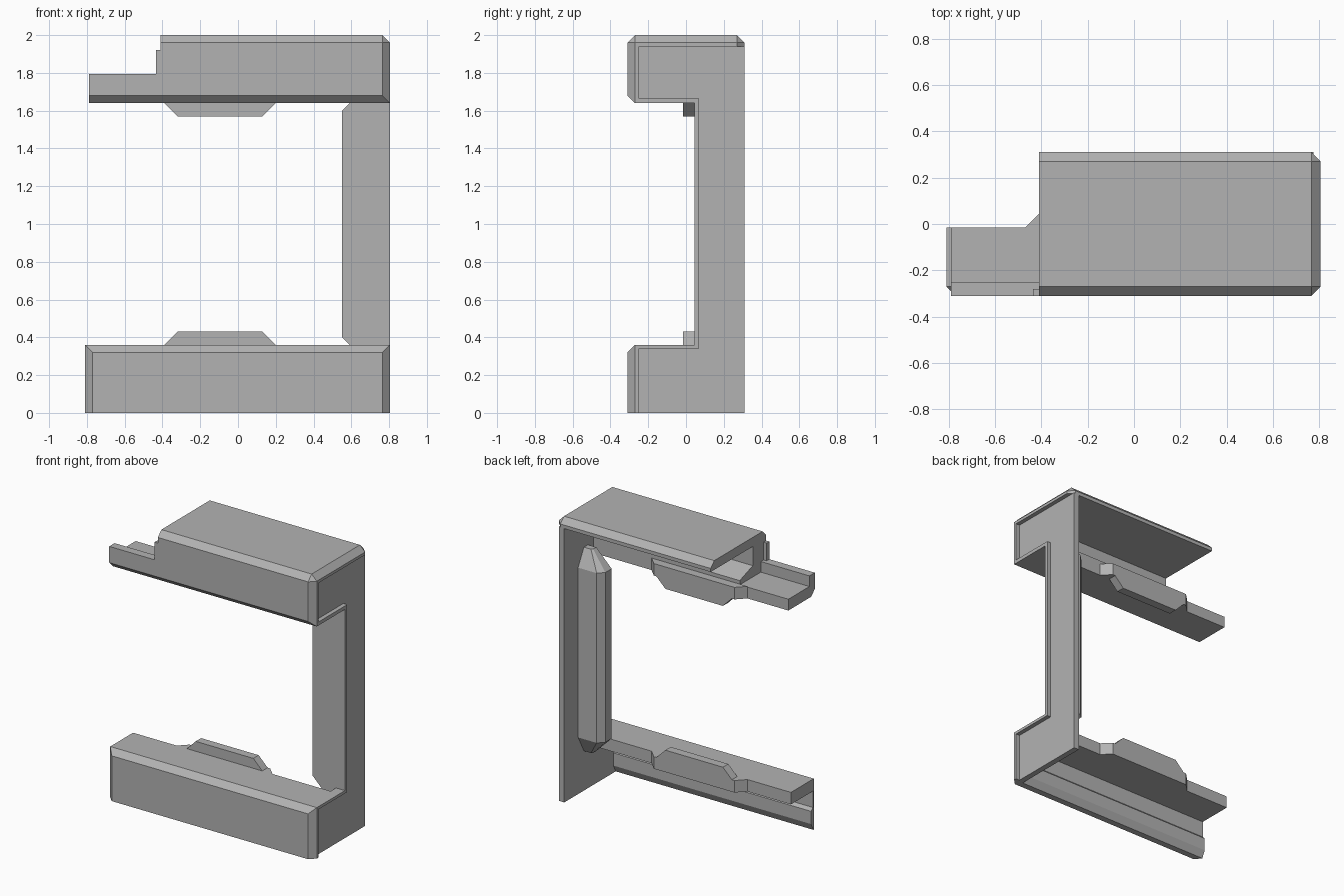
import bpy
import bmesh

cube = bpy.data.objects.get("Cube")
if cube:
    bpy.data.objects.remove(cube)

grey = bpy.data.materials.new("plain grey")
grey.use_nodes = True
grey.diffuse_color = (0.45, 0.45, 0.45, 1)
grey.node_tree.nodes["Principled BSDF"].inputs["Base Color"].default_value = (0.45, 0.45, 0.45, 1)


def loft(name, rings):
    """Closed solid through matching rings of 3D points."""
    bm = bmesh.new()
    loops = [[bm.verts.new(p) for p in ring] for ring in rings]
    for a, b in zip(loops, loops[1:]):
        for i in range(len(a)):
            j = (i + 1) % len(a)
            bm.faces.new((a[i], a[j], b[j], b[i]))
    bm.faces.new(loops[0])
    bm.faces.new(loops[-1])
    bmesh.ops.remove_doubles(bm, verts=bm.verts, dist=0.0005)
    bmesh.ops.recalc_face_normals(bm, faces=bm.faces)
    mesh = bpy.data.meshes.new(name)
    bm.to_mesh(mesh)
    bm.free()
    mesh.materials.append(grey)
    obj = bpy.data.objects.new(name, mesh)
    bpy.context.collection.objects.link(obj)
    return obj


def along_x(profile, x):
    return [(x, y, z) for y, z in profile]


def bar(name, profile, x0, x1):
    return loft(name, [along_x(profile, x0), along_x(profile, x1)])


def chamfered(profile):
    """Shrink an outline at the front and top for a chamfered end."""
    out = []
    for y, z in profile:
        if y < FRONT + 0.01:
            z = {0.32: LOW, 1.68: HIGH}.get(z, z)
        out.append((min(max(y, -0.27), 0.27), min(z, 1.96)))
    return out


FRONT, BACK, SHELF = -0.31, 0.31, -0.015
LOW, HIGH, WALL = 0.36, 1.64, 0.735

# Upper arm: roof, thick front wall and shelf in one section
bar("upper_arm", [(-0.27, 2), (0.27, 2), (BACK, 1.96), (BACK, 1.935), (-0.16, 1.935),
                  (-0.16, 1.8), (SHELF, 1.75), (SHELF, HIGH), (-0.27, HIGH),
                  (FRONT, 1.68), (FRONT, 1.96)], -0.41, WALL)

# Low tray carrying on from the upper arm, with a small step at the joint
bar("upper_tray", [(FRONT, 1.795), (-0.25, 1.795), (-0.25, 1.72), (SHELF, 1.72),
                   (SHELF, HIGH), (-0.27, HIGH), (FRONT, 1.68)], -0.79, -0.41)
bar("tray_step", [(FRONT, 1.79), (-0.28, 1.79), (-0.28, 1.92), (FRONT, 1.92)], -0.435, -0.41)

# Lower arm: shelf with a thin front wall and chamfered free end
lower = [(FRONT, 0), (FRONT, 0.32), (-0.27, LOW), (SHELF, LOW), (SHELF, 0.275),
         (-0.26, 0.275), (-0.26, 0.16), (-0.24, 0.14), (-0.24, 0.05), (-0.265, 0)]
loft("lower_arm", [along_x(chamfered(lower), -0.81), along_x(lower, -0.77), along_x(lower, WALL)])

# Side wall: raised rim around a recessed panel
inner = [(-0.25, 0), (-0.25, 0.34), (0.07, 0.34), (0.07, 1.665), (-0.25, 1.665), (-0.25, 1.94)]
outer = [(BACK, 1.94), (BACK, 1.96), (0.27, 2), (-0.27, 2), (FRONT, 1.96), (FRONT, 1.68),
         (-0.27, HIGH), (0.045, HIGH), (0.045, LOW), (-0.27, LOW), (FRONT, 0.32), (FRONT, 0)]
rim = outer + inner
loft("side_rim", [along_x(rim, WALL), along_x(rim, 0.765),
                  along_x(chamfered(outer) + inner, 0.805)])
bar("side_panel", inner + [(BACK, 1.94), (BACK, 0)], WALL, 0.775)

# Upright post on the inside of the wall, with tapered ends
section = [(WALL, 0.045), (0.55, 0.045), (0.55, 0.115), (0.59, 0.155), (WALL, 0.155)]
tip = [(WALL, 0.045), (0.67, 0.045), (0.67, 0.08), (0.68, 0.09), (WALL, 0.09)]
loft("post", [[(x, y, z) for x, y in shape] for shape, z in
              ((tip, 0.28), (section, 0.4), (section, 1.6), (tip, 1.72))])

# Matching clips on the shelf edges, facing each other
plan = [(-0.47, SHELF), (-0.41, 0.045), (0.22, 0.045), (0.28, SHELF)]
hook = [(-0.39, HIGH), (0.2, HIGH), (0.13, 1.57), (-0.32, 1.57)]
for label, flip in (("upper", False), ("lower", True)):
    def level(z):
        return 2 - z if flip else z
    loft(label + "_clip_base", [[(x, y, level(z)) for x, y in plan] for z in (HIGH, 1.725)])
    loft(label + "_clip_hook", [[(x, y, level(z)) for x, z in hook] for y in (SHELF, 0.045)])
